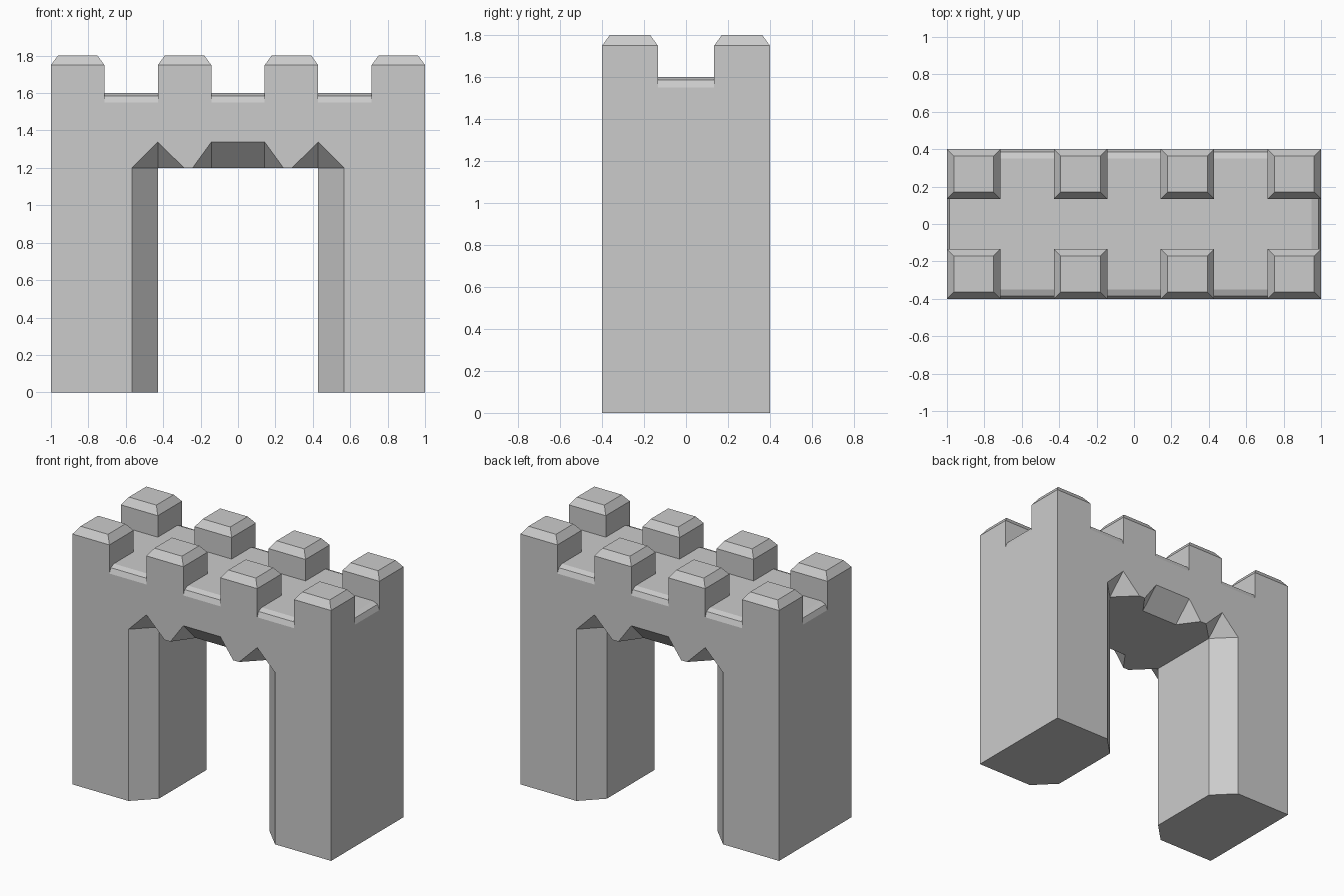
import bpy, bmesh
from mathutils import Vector, Matrix

if "Cube" in bpy.data.objects:
    bpy.data.objects.remove(bpy.data.objects["Cube"])

U = 2 / 7          # battlement module along x
C = 0.138          # chamfer size around the passage
W, D, H = 1.0, 0.4, 1.6
ARCH = 1.2         # passage height


def make_object(name, bm):
    bmesh.ops.recalc_face_normals(bm, faces=bm.faces)
    mesh = bpy.data.meshes.new(name)
    bm.to_mesh(mesh)
    bm.free()
    ob = bpy.data.objects.new(name, mesh)
    bpy.context.collection.objects.link(ob)
    return ob


def box(lo, hi):
    bm = bmesh.new()
    lo, hi = Vector(lo), Vector(hi)
    size = Matrix.Diagonal((*(hi - lo), 1))
    bmesh.ops.create_cube(bm, size=1, matrix=Matrix.Translation((lo + hi) / 2) @ size)
    return bm


# Cutter: chamfered notch with a pitched top, on the face at side * y
def notch(x0, x1, left, right, z0, side):
    k = 1.2
    yi, yo = side * (D - C), side * (D - C + C * k)
    pts = [(x0, yo, ARCH + C * k), (x1, yo, ARCH + C * k)]
    for z in (z0, ARCH):
        pts += [(x0, yi, z), (x1, yi, z), (x0 - left * k, yo, z), (x1 + right * k, yo, z)]
    bm = bmesh.new()
    for p in pts:
        bm.verts.new(p)
    bmesh.ops.remove_doubles(bm, verts=bm.verts, dist=1e-5)
    bmesh.ops.convex_hull(bm, input=list(bm.verts))
    bmesh.ops.delete(bm, geom=[v for v in bm.verts if not v.link_faces], context='VERTS')
    bmesh.ops.dissolve_limit(bm, angle_limit=0.01, verts=bm.verts, edges=bm.edges)
    return make_object("notch_cutter", bm)


# Gate wall with softened top rim
bm = box((-W, -D, 0), (W, D, H))
rim = [e for e in bm.edges if all(v.co.z > H - 0.01 for v in e.verts)]
bmesh.ops.bevel(bm, geom=rim, offset=0.05, segments=2, profile=0.5, affect='EDGES')
wall = make_object("gate_wall", bm)

# Passage and its chamfered, toothed edges on both faces
px = 1.5 * U
cutters = [make_object("passage_cutter", box((-px, -1, -0.2), (px, 1, ARCH)))]
for s in (-1, 1):
    cutters.append(notch(-px, -px, C, 0.14, -0.1, s))
    cutters.append(notch(px, px, 0.14, C, -0.1, s))
    cutters.append(notch(-U / 2, U / 2, 0.1, 0.1, ARCH - 0.1, s))

bpy.context.view_layer.objects.active = wall
for c in cutters:
    c.hide_render = True
    mod = wall.modifiers.new("cut", 'BOOLEAN')
    mod.operation, mod.solver, mod.object = 'DIFFERENCE', 'EXACT', c
    bpy.ops.object.modifier_apply(modifier=mod.name)
    bpy.data.objects.remove(c)

# Battlements: blocks with chamfered caps, four per side
for s in (-1, 1):
    for i in (-3, -1, 1, 3):
        x, y = i * U, s * (D + 0.134) / 2
        hx, hy = U / 2, (D - 0.134) / 2
        bm = box((x - hx, y - hy, 1.55), (x + hx, y + hy, 1.75))
        top = max(bm.faces, key=lambda f: f.calc_center_median().z)
        bmesh.ops.inset_region(bm, faces=[top], thickness=0.052)
        for v in top.verts:
            v.co.z = 1.8
        make_object("battlement", bm)
